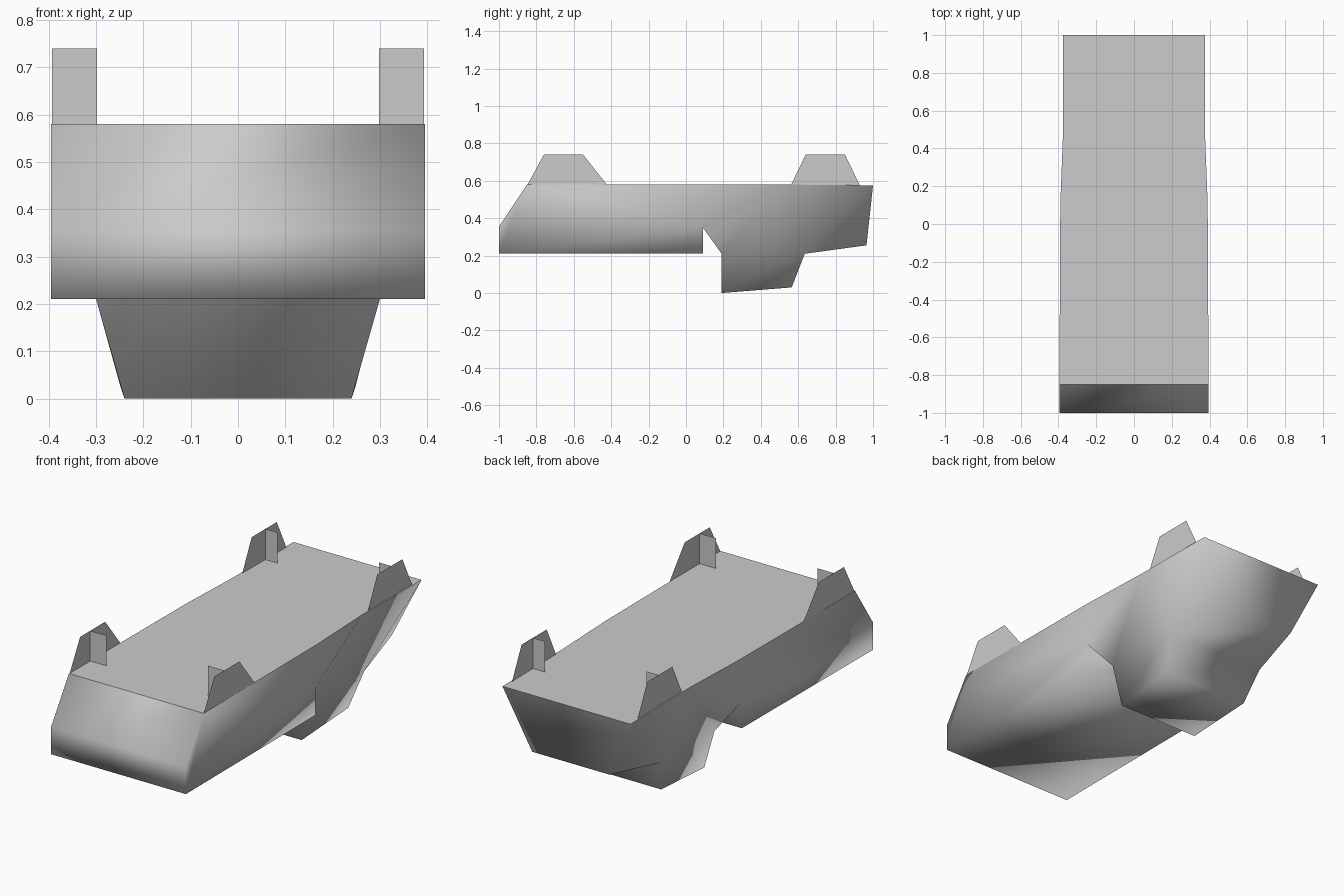
import bpy

cube = bpy.data.objects.get("Cube")
if cube:
    bpy.data.objects.remove(cube, do_unlink=True)

grey = bpy.data.materials.new("plain_grey")
grey.use_nodes = True
GREY = (0.6, 0.6, 0.6, 1)
grey.diffuse_color = GREY
grey.node_tree.nodes["Principled BSDF"].inputs["Base Color"].default_value = GREY


def make_object(name, verts, faces, smooth=False):
    mesh = bpy.data.meshes.new(name)
    mesh.from_pydata(verts, [], faces)
    mesh.materials.append(grey)
    for poly in mesh.polygons:
        poly.use_smooth = smooth
    obj = bpy.data.objects.new(name, mesh)
    bpy.context.collection.objects.link(obj)
    return obj


# Side outline as (half width, y, z), from the nose over the deck and back below
nose = [(.395, -1, .21), (.395, -1, .355), (.395, -.85, .58)]
deck = [(.39, .11, .58), (.375, .5, .58)]
stern = [(.375, 1, .575), (.225, .965, .255), (.295, .635, .21)]
keel = [(.25, .565, .03), (.24, .19, 0), (.30, .19, .21)]
notch = [(.39, .09, .35), (.39, .09, .21)]
outline = nose + deck + stern + keel + notch
n = len(outline)

# Hull: mirrored side panels joined across the middle, open under the deck
verts = [(s * x, y, z) for s in (1, -1) for x, y, z in outline]
sides = [(0, 1, 2, 3, 11, 12), (3, 4, 11), (11, 4, 10),
         (4, 5, 6, 7), (4, 7, 10), (10, 7, 8, 9)]
faces = [tuple(reversed(f)) for f in sides]
faces += [tuple(i + n for i in f) for f in sides]
for a in range(n):
    b = (a + 1) % n
    if a not in (2, 3, 4):
        faces.append((a + n, a, b, b + n))
make_object("hull", verts, faces, smooth=True)

# Flat deck plate closing the hull
rim = outline[2:6]
top = [(x, y, z) for x, y, z in rim] + [(-x, y, z) for x, y, z in reversed(rim)]
make_object("deck_plate", top, [tuple(range(len(top)))])


# Corner brackets: an upright side plate with a cross rib
def bracket(name, side, x, base, crest, rib_y):
    low, high, inner = .575, .74, .298
    plate = [(side * x, base[0], low), (side * x, base[1], low),
             (side * x, crest[1], high), (side * x, crest[0], high)]
    rib = [(side * x, rib_y, low), (side * inner, rib_y, low),
           (side * inner, rib_y, high), (side * x, rib_y, high)]
    order = (0, 1, 2, 3) if side > 0 else (3, 2, 1, 0)
    make_object(name, plate + rib, [order, (4, 5, 6, 7)])


for label, side in (("left", 1), ("right", -1)):
    bracket("front_" + label + "_bracket", side, .393, (-.85, -.42), (-.76, -.55), -.675)
    bracket("rear_" + label + "_bracket", side, .368, (.56, .93), (.64, .85), .755)
